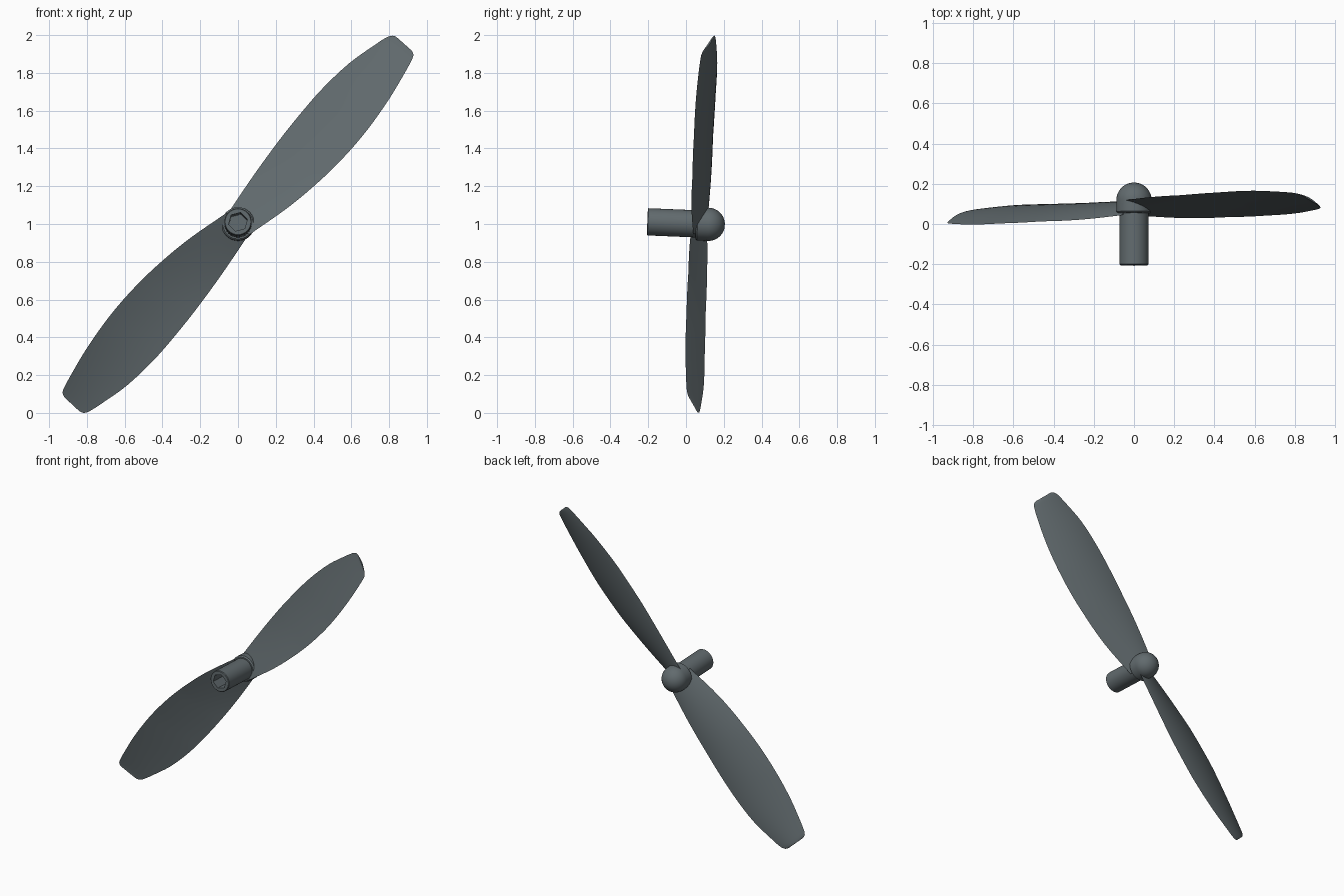
import bpy, bmesh
from math import radians, sin, cos, pi
from mathutils import Matrix, Vector

if "Cube" in bpy.data.objects:
    bpy.data.objects.remove(bpy.data.objects["Cube"])

mat = bpy.data.materials.new("dark_grey")
mat.diffuse_color = (0.12, 0.145, 0.155, 1)
mat.use_nodes = True
mat.node_tree.nodes["Principled BSDF"].inputs["Base Color"].default_value = mat.diffuse_color
BASE = Matrix.Translation((0, 0.075, 1)) @ Matrix.Rotation(radians(-2.4), 4, 'X')


def make(name, rings, matrix):
    """Skin a list of closed rings, cap both ends."""
    bm = bmesh.new()
    loops = [[bm.verts.new(p) for p in r] for r in rings]
    n = len(loops[0])
    for a, b in zip(loops, loops[1:]):
        for i in range(n):
            j = (i + 1) % n
            bm.faces.new((a[i], a[j], b[j], b[i]))
    bm.faces.new(loops[0])
    bm.faces.new(loops[-1])
    bmesh.ops.remove_doubles(bm, verts=bm.verts, dist=1e-5)
    bmesh.ops.recalc_face_normals(bm, faces=bm.faces)
    me = bpy.data.meshes.new(name)
    bm.to_mesh(me)
    bm.free()
    ob = bpy.data.objects.new(name, me)
    bpy.context.collection.objects.link(ob)
    ob.matrix_world = matrix
    me.materials.append(mat)
    bpy.ops.object.select_all(action='DESELECT')
    ob.select_set(True)
    bpy.context.view_layer.objects.active = ob
    bpy.ops.object.shade_smooth_by_angle(angle=radians(35))
    return ob


SEG = 48


def ring(y, r, hexagon=False):
    """Circle or hexagon around the y axis."""
    pts = []
    for i in range(SEG):
        a = 2 * pi * i / SEG
        k = r
        if hexagon:
            d = (a - radians(15)) % (pi / 3) - pi / 6
            k = r * cos(pi / 6) / cos(d)
        pts.append(Vector((k * cos(a), y, k * sin(a))))
    return pts


# Hub: short cylinder with a domed nose
R = 0.088
hub = [ring(-0.022, R - 0.008), ring(-0.014, R)]
hub += [ring(0.043 + R * sin(t), R * cos(t)) for t in
        [radians(7.5 * k) for k in range(12)]]
make("hub", hub, BASE)

# Shaft: tube with a hexagonal socket open at the front
make("shaft", [ring(0.0, 0.072), ring(-0.276, 0.072), ring(-0.28, 0.068),
               ring(-0.28, 0.051, True), ring(-0.04, 0.051, True)], BASE)

# Blade outline: distance from hub, upper edge, lower edge
OUTLINE = [(0, .078, -.084), (.25, .114, -.140), (.47, .138, -.169),
           (.65, .150, -.178), (.83, .154, -.172), (1.03, .139, -.147),
           (1.20, .102, -.112), (1.262, .085, -.096), (1.285, .072, -.086),
           (1.295, .058, -.072), (1.298, .046, -.060)]


def outline(i, t):
    p = [Vector(OUTLINE[min(max(k, 0), len(OUTLINE) - 1)]) for k in range(i - 1, i + 3)]
    d = p[2][0] - p[1][0]
    m1 = (p[2] - p[0]) / max(p[2][0] - p[0][0], 1e-6) * d
    m2 = (p[3] - p[1]) / max(p[3][0] - p[1][0], 1e-6) * d
    h = t * t * (3 - 2 * t)
    return p[1] * (1 - h) + p[2] * h + m1 * (t - 2 * t**2 + t**3) + m2 * (t**3 - t**2)


def section(u, top, low):
    """Thin cambered, pitched lens cross-section."""
    n = 12
    pitch = 0.45 - 0.13 * min(u / 0.5, 1) + 0.10 * max(0, (u - 0.8) / 0.5)
    thick = 0.011 - 0.006 * u / 1.3
    camber = 0.05 * (top - low)
    front, back = [], []
    for k in range(n + 1):
        s = k / n
        v = low + (top - low) * s
        arch = 4 * s * (1 - s)
        y = 0.002 + pitch * (v + 0.005) + camber * arch
        front.append(Vector((u, y - thick * arch, v)))
        back.append(Vector((u, y + thick * arch, v)))
    return front + back[-2:0:-1]


stations = [OUTLINE[0]]
for i in range(len(OUTLINE) - 1):
    steps = 4 if i < 6 else 2
    stations += [outline(i, k / steps) for k in range(1, steps + 1)]

# Two opposite blades
for name, turn in (("upper_blade", 47.7), ("lower_blade", 227.7)):
    make(name, [section(*s) for s in stations],
         BASE @ Matrix.Rotation(radians(-turn), 4, 'Y'))
